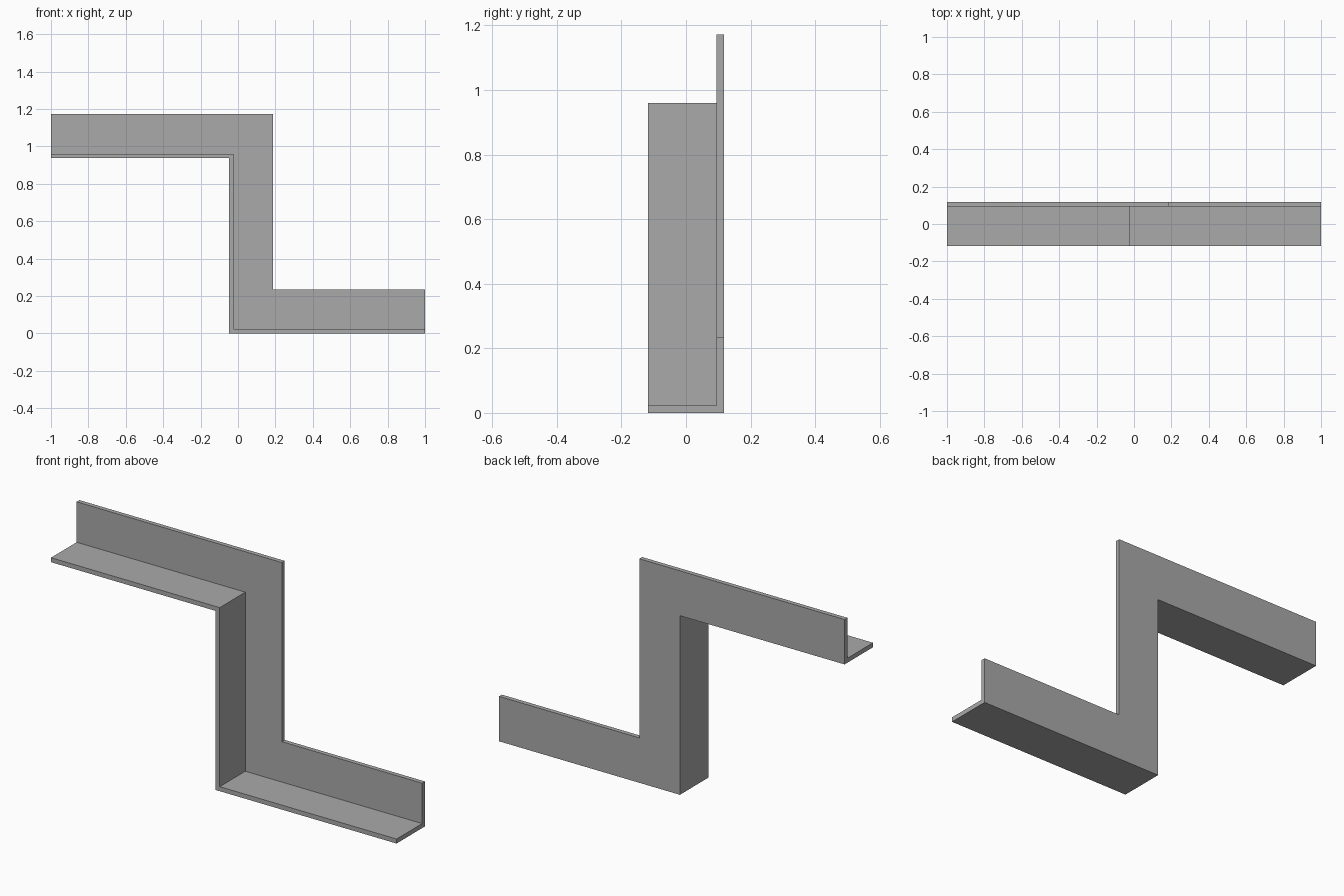
import bpy
import bmesh
import math

cube = bpy.data.objects.get("Cube")
if cube:
    bpy.data.objects.remove(cube, do_unlink=True)

LEG = 0.235      # width of each leg of the angle section
THICK = 0.0235   # sheet thickness
HALF = LEG / 2

# Grey painted metal
grey = bpy.data.materials.new("grey_metal")
grey.use_nodes = True
colour = (0.4, 0.4, 0.4, 1)
grey.diffuse_color = colour
grey.node_tree.nodes["Principled BSDF"].inputs["Base Color"].default_value = colour

# L-shaped section: (offset from the path, depth y)
section = [(0, -HALF), (THICK, -HALF), (THICK, HALF - THICK),
           (LEG, HALF - THICK), (LEG, HALF), (0, HALF)]

# Stepped path: (x, z, x share of offset, z share of offset), mitred at bends
path = [(-1, 0.937, 0, 1), (-0.047, 0.937, 1, 1),
        (-0.047, 0, 1, 1), (1, 0, 0, 1)]

# Sweep the section along the path and close both ends
bm = bmesh.new()
rings = [[bm.verts.new((x + d * mx, y, z + d * mz)) for d, y in section]
         for x, z, mx, mz in path]
count = len(section)
for a, b in zip(rings, rings[1:]):
    for i in range(count):
        j = (i + 1) % count
        bm.faces.new((a[i], a[j], b[j], b[i]))
bm.faces.new(rings[0])
bm.faces.new(reversed(rings[-1]))

# Merge the coplanar mitre faces into single flat panels
bmesh.ops.dissolve_limit(bm, angle_limit=math.radians(1),
                         verts=bm.verts[:], edges=bm.edges[:])
bmesh.ops.recalc_face_normals(bm, faces=bm.faces[:])

mesh = bpy.data.meshes.new("stepped_flashing")
bm.to_mesh(mesh)
bm.free()
mesh.materials.append(grey)
flashing = bpy.data.objects.new("stepped_flashing", mesh)
bpy.context.collection.objects.link(flashing)
